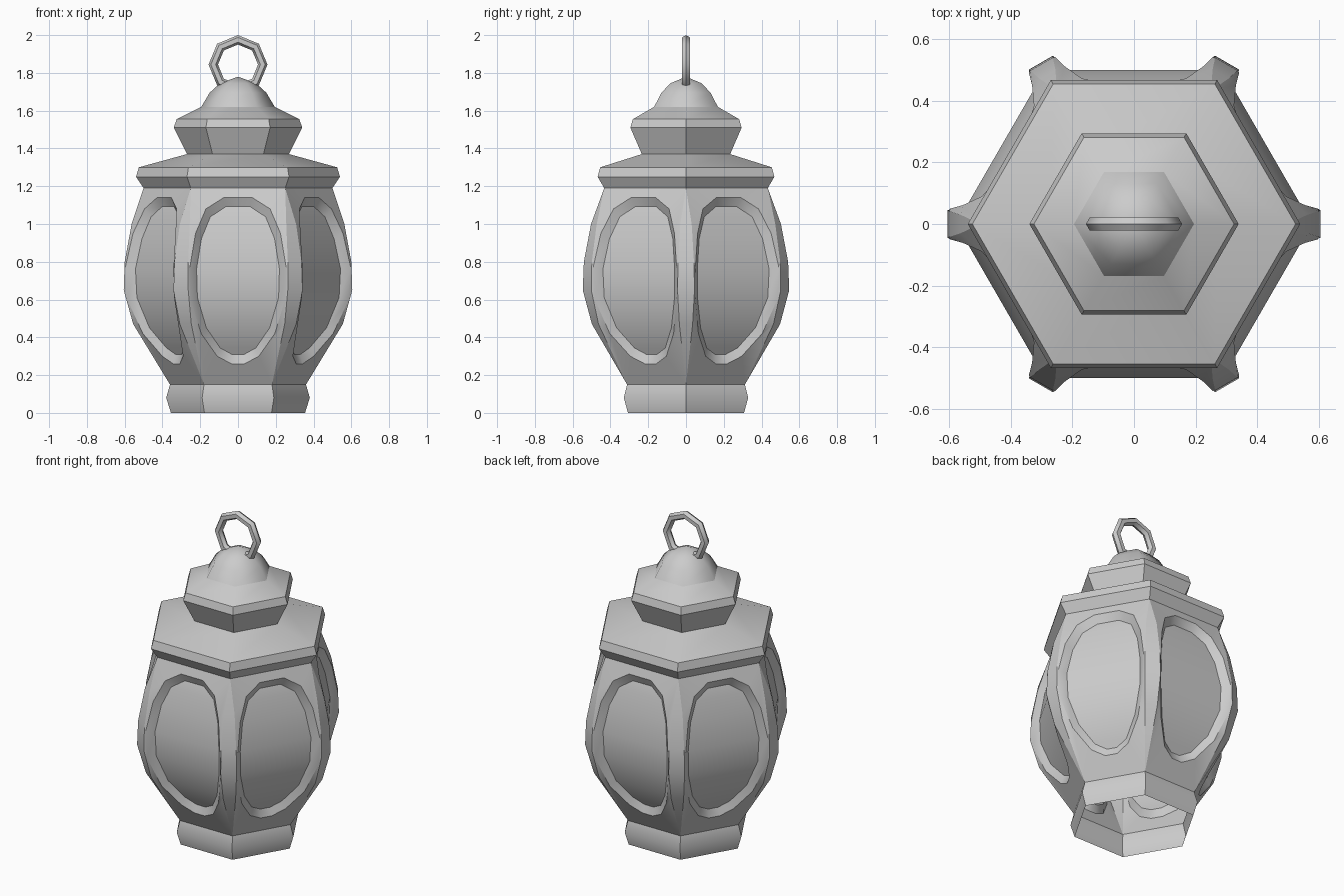
import bpy, bmesh, math
from mathutils import Matrix, Vector

if "Cube" in bpy.data.objects:
    bpy.data.objects.remove(bpy.data.objects["Cube"])

S3 = math.sqrt(3) / 2


def finish(bm, name, angle=30):
    bmesh.ops.remove_doubles(bm, verts=bm.verts, dist=0.001)
    bmesh.ops.recalc_face_normals(bm, faces=bm.faces)
    me = bpy.data.meshes.new(name)
    bm.to_mesh(me)
    bm.free()
    ob = bpy.data.objects.new(name, me)
    bpy.context.collection.objects.link(ob)
    bpy.ops.object.select_all(action='DESELECT')
    ob.select_set(True)
    bpy.context.view_layer.objects.active = ob
    bpy.ops.object.shade_smooth_by_angle(angle=math.radians(angle))
    return ob


def hex_lathe(name, profile, angle=30):
    """Six-sided stack of (radius, height) rings, corners on the x axis."""
    bm = bmesh.new()
    rings = [[bm.verts.new((r * math.cos(k * math.pi / 3), r * math.sin(k * math.pi / 3), z))
              for k in range(6)] for r, z in profile]
    for a, b in zip(rings, rings[1:]):
        for k in range(6):
            j = (k + 1) % 6
            bm.faces.new((a[k], a[j], b[j], b[k]))
    return finish(bm, name, angle)


# barrel shape: height, corner radius, half width of the flattened corner
BARREL = [(0.15, 0.36, 0), (0.47, 0.555, 0.035), (0.65, 0.605, 0.045),
          (0.80, 0.60, 0.042), (1.0, 0.563, 0.03), (1.19, 0.50, 0)]


def barrel(z):
    """Panel distance from the axis and panel half width at height z."""
    for (z0, r0, c0), (z1, r1, c1) in zip(BARREL, BARREL[1:]):
        if z <= z1:
            f = (z - z0) / (z1 - z0)
            r, c = r0 + f * (r1 - r0), c0 + f * (c1 - c0)
            break
    return r * S3 + c / 2, r / 2 - c * S3


# right halves of the panel outline and the window edge, top to bottom
side = [(barrel(z)[1], z) for z in (1.19, 1.0, 0.80, 0.65, 0.47, 0.15)]
outline = [(0.09, 1.19)] + side + [(0.05, 0.15)]
window = [(0.075, 1.14), (0.17, 1.08), (0.225, 0.95), (0.255, 0.77),
          (0.25, 0.60), (0.195, 0.42), (0.11, 0.30), (0.035, 0.26)]
inner = [(t * 0.86, 0.70 + (z - 0.70) * 0.89) for t, z in window]


def full_loop(bm, half, depth, turn):
    pts = half + [(-t, z) for t, z in reversed(half)]
    return [bm.verts.new(turn @ Vector((t, depth - barrel(z)[0], z))) for t, z in pts]


# body: six bulging panels, bevelled window rims, narrow corner strips
body = bmesh.new()
panes = bmesh.new()
n = len(outline) * 2
outer_loops = []
for k in range(6):
    turn = Matrix.Rotation(k * math.pi / 3, 3, 'Z')
    loops = [full_loop(body, outline, 0, turn), full_loop(body, window, 0, turn),
             full_loop(body, inner, 0.042, turn)]
    outer_loops.append(loops[0])
    for a, b in zip(loops, loops[1:]):
        for i in range(n):
            j = (i + 1) % n
            body.faces.new((a[i], b[i], b[j], a[j]))
    # window pane
    p = full_loop(panes, inner, 0.042, turn)
    for i in range(n // 2 - 1):
        panes.faces.new((p[i], p[n - 1 - i], p[n - 2 - i], p[i + 1]))
for k in range(6):
    a, b = outer_loops[k], outer_loops[(k + 1) % 6]
    for i in range(1, n // 2 - 2):
        body.faces.new((a[i], a[i + 1], b[n - 2 - i], b[n - 1 - i]))
finish(body, "lantern_body", 25)
finish(panes, "window_panes", 25)

# foot, roof, neck and dome
hex_lathe("base", [(0.355, 0), (0.38, 0.08), (0.36, 0.15)])
hex_lathe("roof", [(0.50, 1.19), (0.54, 1.25), (0.525, 1.30), (0.27, 1.37)])
hex_lathe("neck", [(0.27, 1.37), (0.34, 1.51), (0.325, 1.555), (0.195, 1.62)])
hex_lathe("dome", [(0.195, 1.62), (0.15, 1.695), (0.095, 1.745), (0, 1.78)], 65)

# hanging ring: upright octagon
bpy.ops.mesh.primitive_torus_add(major_segments=8, minor_segments=6, major_radius=0.131,
                                 minor_radius=0.025, location=(0, 0, 1.844),
                                 rotation=(math.pi / 2, 0, 0))
ring = bpy.context.object
ring.name = "hanging_ring"
bpy.ops.object.shade_smooth_by_angle(angle=math.radians(50))
